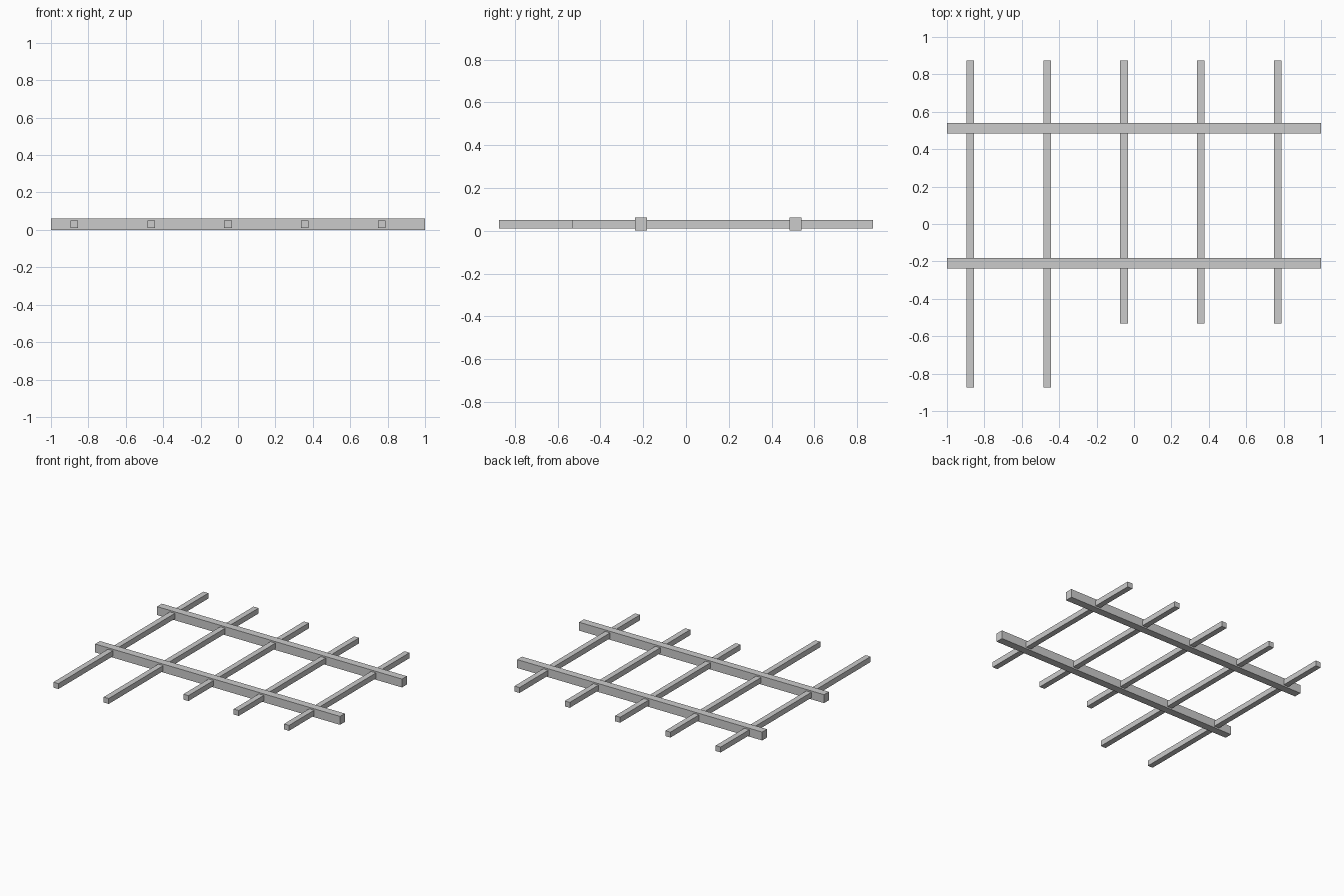
import bpy

if "Cube" in bpy.data.objects:
    bpy.data.objects.remove(bpy.data.objects["Cube"])


def box(name, x, y, z):
    """Axis-aligned box from (min, max) ranges."""
    bpy.ops.mesh.primitive_cube_add(
        size=1, location=[(a + b) / 2 for a, b in (x, y, z)])
    obj = bpy.context.object
    obj.name = name
    obj.scale = [b - a for a, b in (x, y, z)]
    bpy.ops.object.transform_apply(location=False, rotation=False, scale=True)
    return obj


# Two long rails running left to right
for name, y in (("front_rail", -0.21), ("back_rail", 0.512)):
    box(name, (-1, 1), (y - 0.028, y + 0.028), (0, 0.062))

# Five cross bars passing through the rails, the two on the left longer
for i in range(5):
    x = -0.875 + i * 0.4107
    front = -0.874 if i < 2 else -0.531
    box(f"cross_bar_{i + 1}", (x - 0.0205, x + 0.0205),
        (front, 0.874), (0.011, 0.051))
